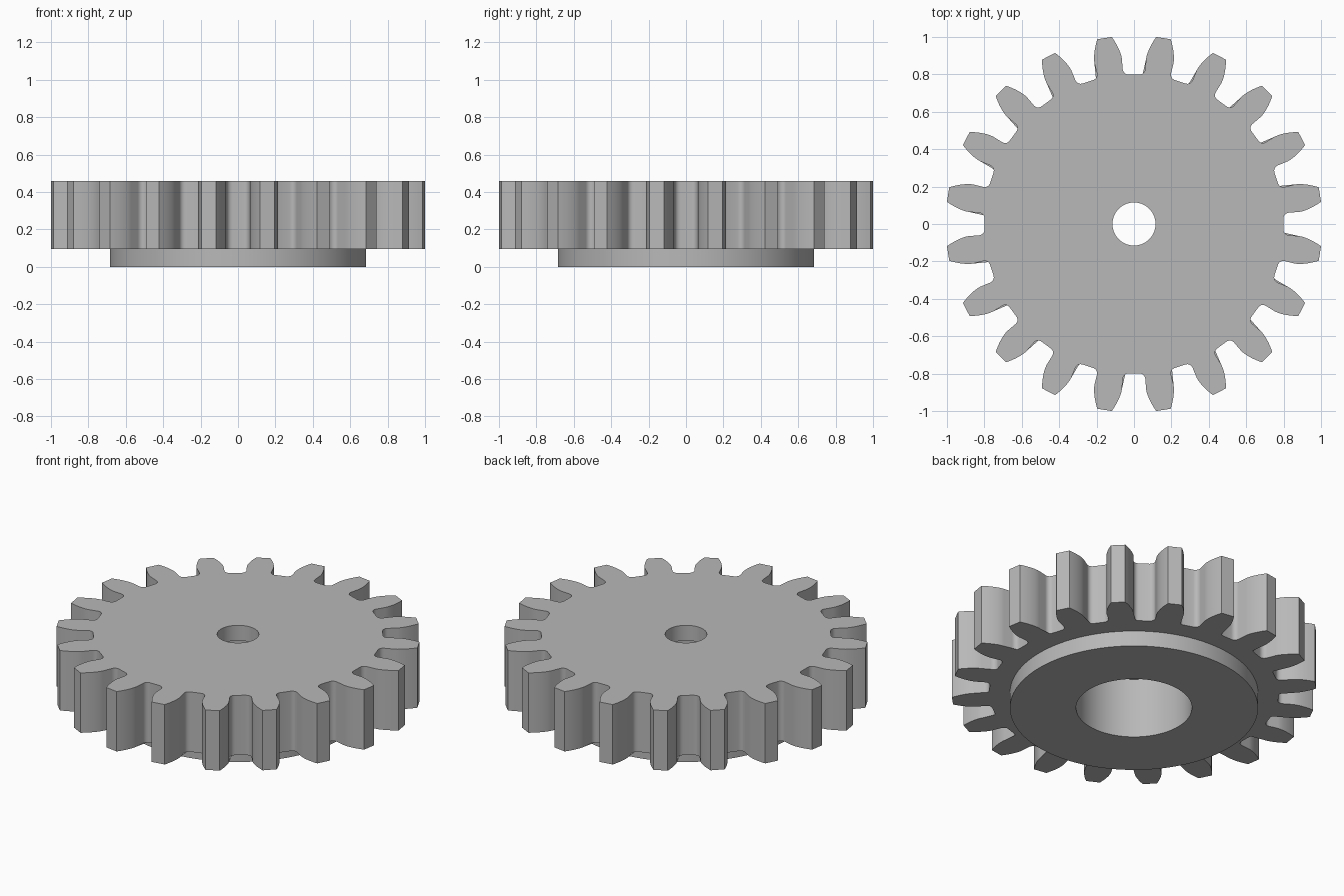
import bpy
import bmesh
from math import sin, cos, tan, acos, atan2, hypot, radians, pi

if "Cube" in bpy.data.objects:
    bpy.data.objects.remove(bpy.data.objects["Cube"], do_unlink=True)

TEETH = 20
PITCH = 2 * pi / TEETH
PRESSURE = radians(14.5)
TIP_R, PITCH_R, ROOT_R, FILLET = 1.007, 0.915, 0.80, 0.03
HUB_R, BORE_R, HOLE_R = 0.685, 0.32, 0.115
HUB_TOP, BORE_TOP, TOP = 0.095, 0.367, 0.46

grey = bpy.data.materials.new("plain grey")
grey.use_nodes = True
colour = (0.48, 0.48, 0.48, 1)
grey.diffuse_color = colour
grey.node_tree.nodes["Principled BSDF"].inputs["Base Color"].default_value = colour


def involute(a):
    return tan(a) - a


def tooth_outline():
    """Outline of all teeth, starting beside the middle of a gap."""
    base_r = PITCH_R * cos(PRESSURE)

    def gap_angle(r):
        return PITCH / 4 - involute(PRESSURE) + involute(acos(min(1, base_r / r)))

    half = []
    # Rounded corner between the gap floor and the radial lower flank
    cr = ROOT_R + FILLET
    side = gap_angle(base_r)
    ca = side - FILLET / cr
    for i in range(6):
        t = -pi / 2 + (pi / 2) * i / 5
        x, y = cr + FILLET * sin(t), FILLET * cos(t)
        half.append((hypot(x, y), ca + atan2(y, x)))
    # Involute flank up to the tip
    for i in range(8):
        r = base_r + (TIP_R - base_r) * i / 7
        half.append((r, gap_angle(r)))
    pitch = half + [(r, PITCH - a) for r, a in reversed(half)]
    return [(r * cos(a + k * PITCH), r * sin(a + k * PITCH))
            for k in range(TEETH) for r, a in pitch]


teeth = tooth_outline()


def circle(r):
    n = len(teeth)
    start = atan2(teeth[0][1], teeth[0][0])
    return [(r * cos(start + 2 * pi * i / n), r * sin(start + 2 * pi * i / n))
            for i in range(n)]


def skin(name, loops):
    """Join successive (outline, height) loops with quads."""
    bm = bmesh.new()
    rings = [[bm.verts.new((x, y, z)) for x, y in outline] for outline, z in loops]
    for a, b in zip(rings, rings[1:]):
        for i in range(len(a)):
            j = (i + 1) % len(a)
            bm.faces.new((a[i], a[j], b[j], b[i]))
    mesh = bpy.data.meshes.new(name)
    bm.to_mesh(mesh)
    bm.free()
    mesh.materials.append(grey)
    obj = bpy.data.objects.new(name, mesh)
    bpy.context.collection.objects.link(obj)
    bpy.ops.object.select_all(action='DESELECT')
    obj.select_set(True)
    bpy.context.view_layer.objects.active = obj
    bpy.ops.object.shade_smooth_by_angle(angle=radians(30))
    return obj


hub, bore, hole = circle(HUB_R), circle(BORE_R), circle(HOLE_R)

# Toothed wheel: underside, teeth, top face, small hole, bore ceiling and wall
skin("toothed_wheel", [(hub, HUB_TOP), (teeth, HUB_TOP), (teeth, TOP), (hole, TOP),
                       (hole, BORE_TOP), (bore, BORE_TOP), (bore, HUB_TOP)])

# Hub collar below the wheel, with the wide bore through it
skin("hub_collar", [(bore, HUB_TOP), (bore, 0), (hub, 0), (hub, HUB_TOP)])
